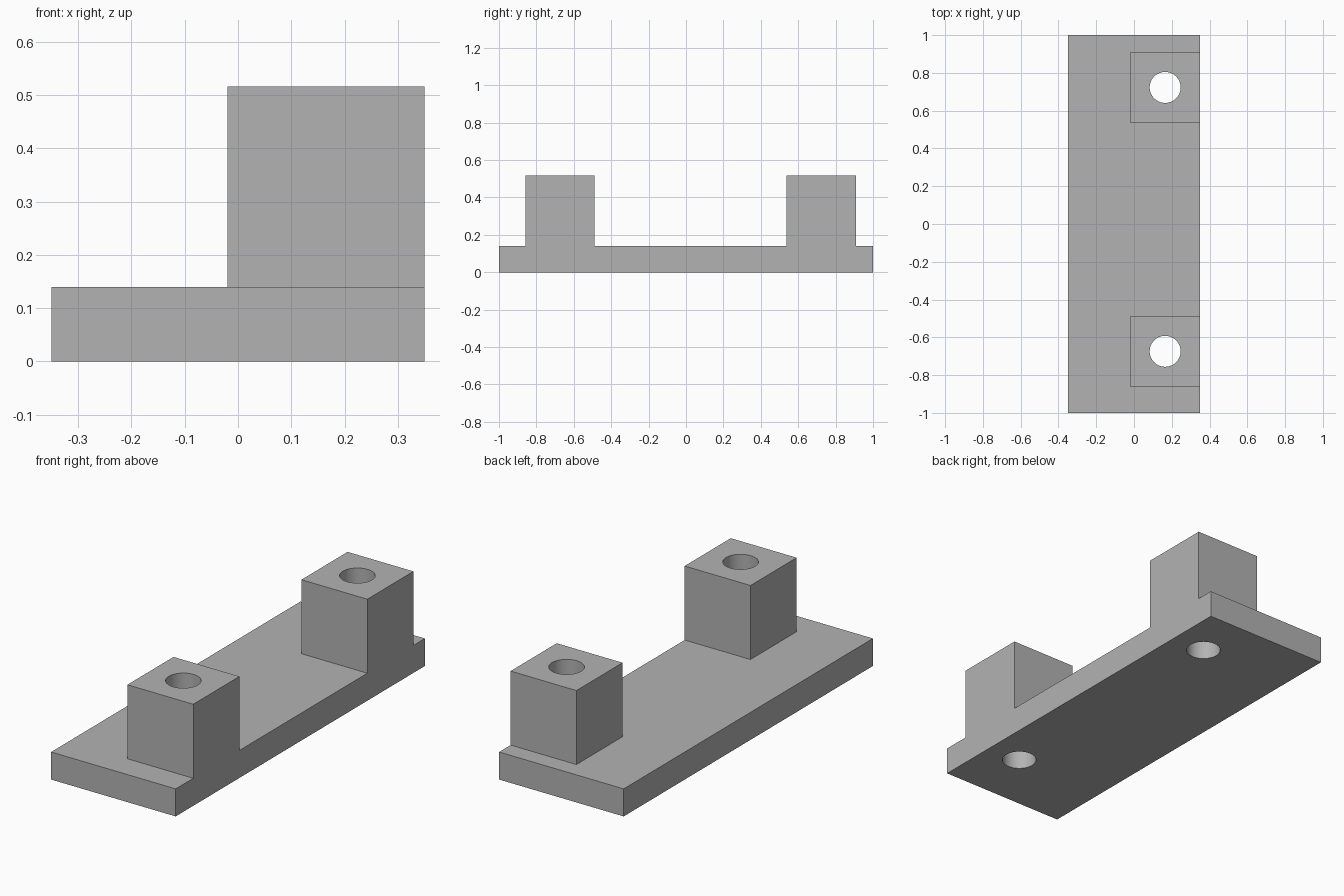
import bpy
from mathutils import Vector

cube = bpy.data.objects.get("Cube")
if cube:
    bpy.data.objects.remove(cube, do_unlink=True)

grey = bpy.data.materials.new("plain grey")
grey.use_nodes = True
colour = (0.45, 0.45, 0.45, 1)
grey.diffuse_color = colour
grey.node_tree.nodes["Principled BSDF"].inputs["Base Color"].default_value = colour

HALF_WIDTH, HALF_LENGTH = 0.35, 1.0
PLATE_TOP, POST_TOP = 0.14, 0.516
POST_SIZE, HOLE_RADIUS = 0.37, 0.082
POST_X = HALF_WIDTH - POST_SIZE / 2


def box(name, low, high):
    low, high = Vector(low), Vector(high)
    bpy.ops.mesh.primitive_cube_add(size=1, location=(low + high) / 2)
    obj = bpy.context.object
    obj.name = name
    obj.scale = high - low
    bpy.ops.object.transform_apply(location=True, rotation=False, scale=True)
    obj.data.materials.append(grey)
    return obj


def combine(body, tool, operation):
    mod = body.modifiers.new(operation.lower(), 'BOOLEAN')
    mod.operation, mod.solver, mod.object = operation, 'EXACT', tool
    bpy.context.view_layer.objects.active = body
    bpy.ops.object.modifier_apply(modifier=mod.name)
    bpy.data.objects.remove(tool, do_unlink=True)


# Flat base plate
bracket = box("mounting_plate", (-HALF_WIDTH, -HALF_LENGTH, 0),
              (HALF_WIDTH, HALF_LENGTH, PLATE_TOP))

# Square posts flush with the left edge, each bored right through the plate
for end, y in (("front", -0.674), ("back", 0.723)):
    post = box(end + "_post", (HALF_WIDTH - POST_SIZE, y - POST_SIZE / 2, PLATE_TOP / 2),
               (HALF_WIDTH, y + POST_SIZE / 2, POST_TOP))
    combine(bracket, post, 'UNION')
    bpy.ops.mesh.primitive_cylinder_add(vertices=64, radius=HOLE_RADIUS, depth=2,
                                        location=(POST_X, y, 0))
    bore = bpy.context.object
    bore.name = end + "_bore"
    bore.hide_render = True
    bore.data.materials.append(grey)
    combine(bracket, bore, 'DIFFERENCE')

# Smooth bores, crisp edges
bpy.ops.object.select_all(action='DESELECT')
bracket.select_set(True)
bpy.context.view_layer.objects.active = bracket
bpy.ops.object.shade_smooth_by_angle()
